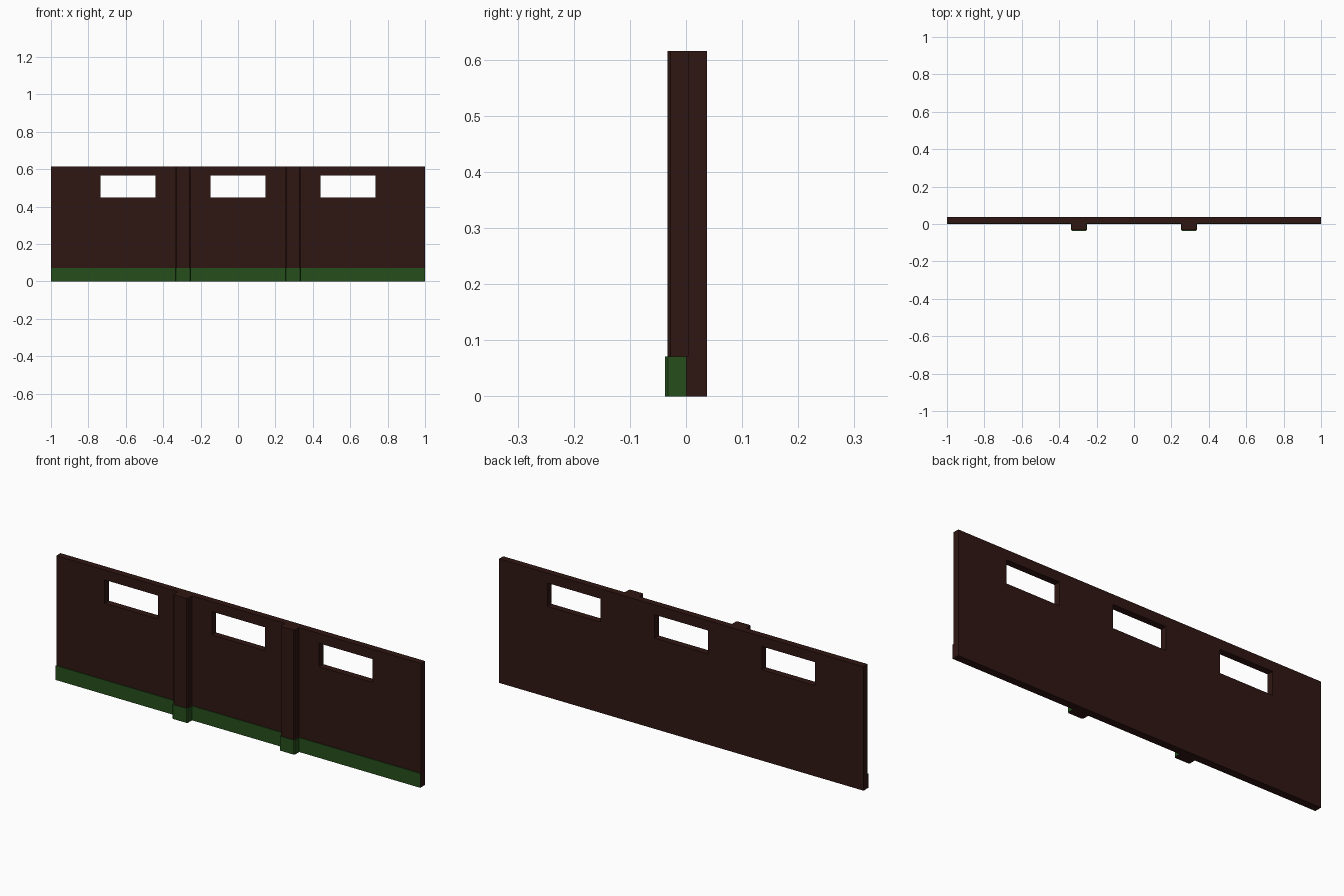
import bpy, bmesh

if "Cube" in bpy.data.objects:
    bpy.data.objects.remove(bpy.data.objects["Cube"])

def material(name, rgb):
    m = bpy.data.materials.new(name)
    m.diffuse_color = (*rgb, 1)
    m.use_nodes = True
    m.node_tree.nodes["Principled BSDF"].inputs["Base Color"].default_value = m.diffuse_color
    return m

BROWN = material("dark_wood", (0.028, 0.008, 0.006))
GREEN = material("green_paint", (0.019, 0.078, 0.012))

H, FRONT, BACK, SKIRT_H = 0.615, 0.004, 0.037, 0.071
PITCH = 0.588          # spacing of the window bays

def finish(name, bm, mats):
    bmesh.ops.recalc_face_normals(bm, faces=bm.faces)
    me = bpy.data.meshes.new(name)
    bm.to_mesh(me)
    bm.free()
    for m in mats:
        me.materials.append(m)
    ob = bpy.data.objects.new(name, me)
    bpy.context.collection.objects.link(ob)
    return ob

def extrude(bm, vec):
    """Extrude every face of bm along vec into a closed solid."""
    geom = bmesh.ops.extrude_face_region(bm, geom=bm.faces[:], use_keep_orig=True)["geom"]
    verts = [g for g in geom if isinstance(g, bmesh.types.BMVert)]
    bmesh.ops.translate(bm, vec=vec, verts=verts)

def prism(name, profile, z0, z1, mats):
    bm = bmesh.new()
    bm.faces.new([bm.verts.new((x, y, z0)) for x, y in profile])
    extrude(bm, (0, 0, z1 - z0))
    bm.normal_update()
    bmesh.ops.recalc_face_normals(bm, faces=bm.faces)
    if len(mats) > 1:   # unpainted outer ends and underside
        for f in bm.faces:
            if f.normal.z < -0.5 or abs(f.calc_center_median().x) > 0.999:
                f.material_index = 1
    return finish(name, bm, mats)

# Wall panel: a grid of cells with the window cells left out
xs = [-1.0]
for i in (-1, 0, 1):
    xs += [i * PITCH - 0.146, i * PITCH + 0.146]
xs.append(1.0)
zs = [0, 0.45, 0.566, H]
bm = bmesh.new()
grid = [[bm.verts.new((x, FRONT, z)) for z in zs] for x in xs]
for i in range(len(xs) - 1):
    for j in range(3):
        if j == 1 and i % 2 == 1:
            continue
        bm.faces.new((grid[i][j], grid[i + 1][j], grid[i + 1][j + 1], grid[i][j + 1]))
extrude(bm, (0, BACK - FRONT, 0))
finish("wall_panel", bm, [BROWN])

# Skirting along the front of the wall
prism("skirting", [(-1, 0), (1, 0), (1, FRONT), (-1, FRONT)], 0, SKIRT_H, [GREEN, BROWN])

# Pilasters with chamfered front corners, each with a painted foot
def chamfered(cx, half, y, c=0.005):
    return [(cx - half, FRONT), (cx - half, y + c), (cx - half + c, y),
            (cx + half - c, y), (cx + half, y + c), (cx + half, FRONT)]

for side, cx in (("left", -PITCH / 2), ("right", PITCH / 2)):
    prism(f"pilaster_{side}", chamfered(cx, 0.039, -0.033), SKIRT_H, H, [BROWN])
    prism(f"pilaster_foot_{side}", chamfered(cx, 0.042, -0.037), 0, SKIRT_H, [GREEN, BROWN])
